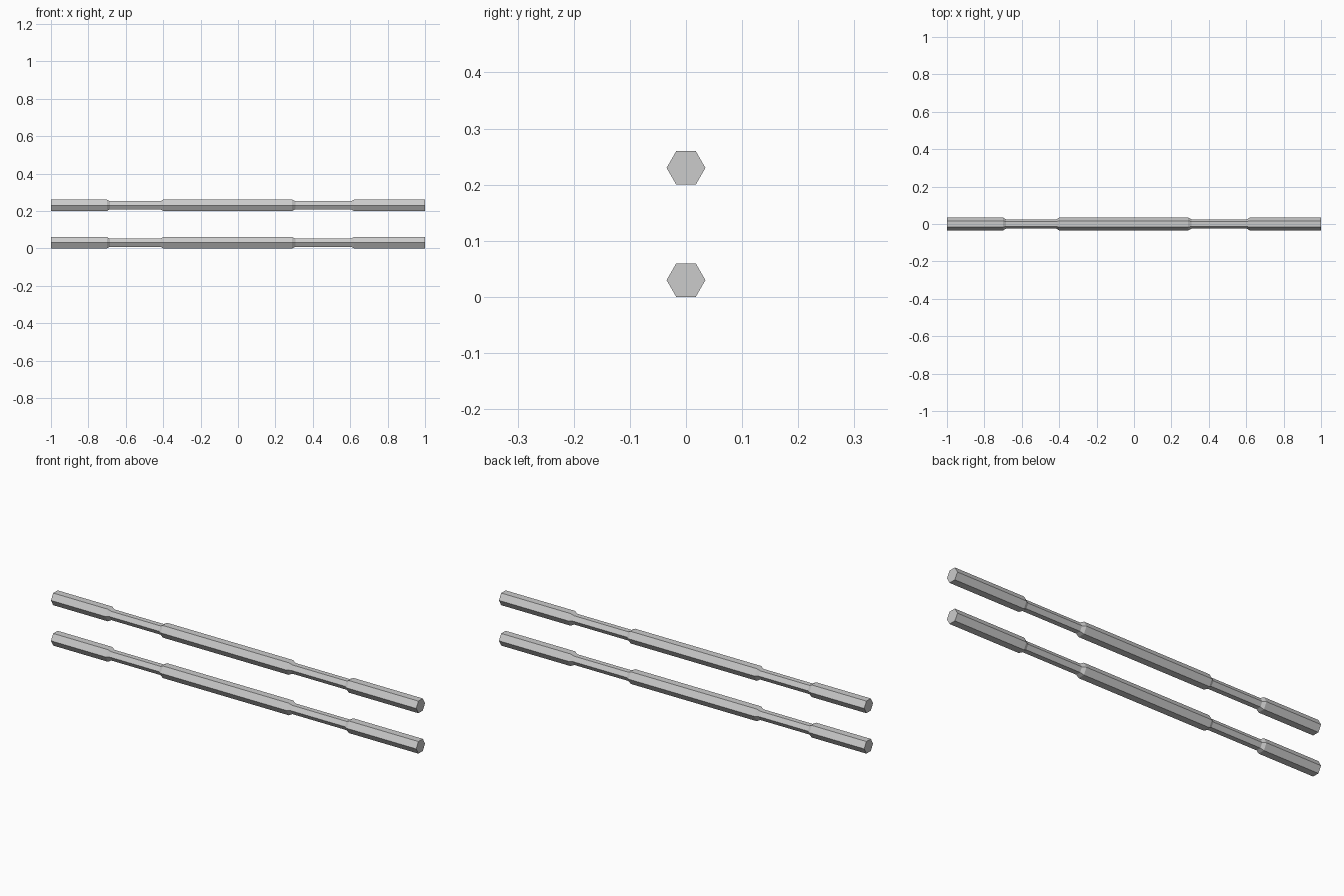
import bpy, bmesh
from math import sin, cos, pi

if "Cube" in bpy.data.objects:
    bpy.data.objects.remove(bpy.data.objects["Cube"])

R, r = 0.0346, 0.025  # full and necked hexagon radii

# Half of the stations along the bar: (x, radius)
STATIONS = [(-1.0, R), (-0.70, R), (-0.685, r), (-0.415, r), (-0.40, R),
            (0.29, R), (0.307, r), (0.603, r), (0.62, R), (1.0, R)]


def hex_bar(name, z):
    """Six-sided bar along x, lofted through the stations."""
    bm = bmesh.new()
    rings = [[bm.verts.new((x, rad * cos(i * pi / 3), rad * sin(i * pi / 3)))
              for i in range(6)] for x, rad in STATIONS]
    for a, b in zip(rings, rings[1:]):
        for i in range(6):
            j = (i + 1) % 6
            bm.faces.new((a[i], a[j], b[j], b[i]))
    bm.faces.new(rings[0])
    bm.faces.new(rings[-1])
    bmesh.ops.recalc_face_normals(bm, faces=bm.faces)
    mesh = bpy.data.meshes.new(name)
    bm.to_mesh(mesh)
    bm.free()
    obj = bpy.data.objects.new(name, mesh)
    obj.location.z = z
    bpy.context.collection.objects.link(obj)


# Two identical stacked rails
hex_bar("lower_rail", 0.03)
hex_bar("upper_rail", 0.23)
